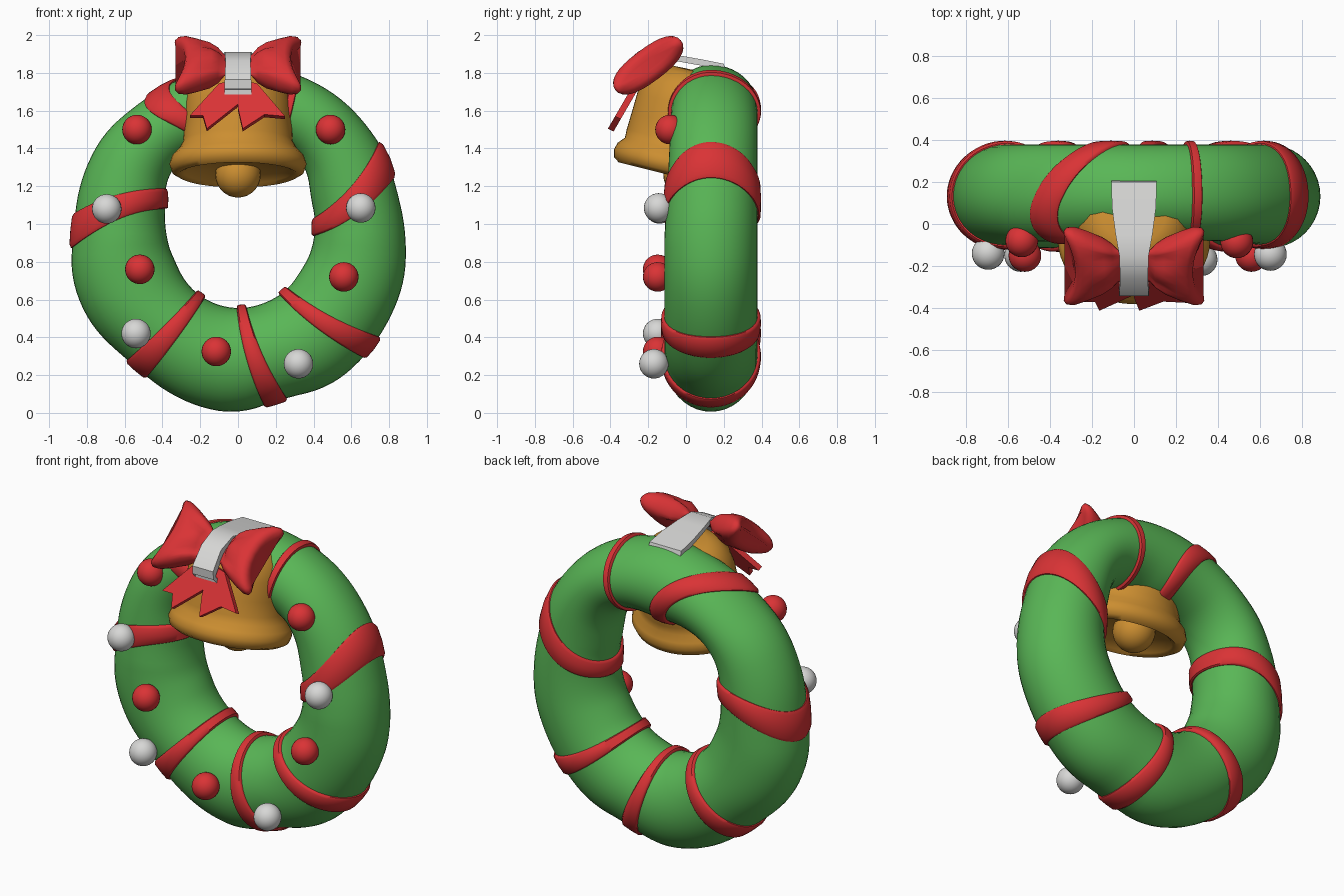
import bpy, bmesh, math
from mathutils import Vector, Matrix

if "Cube" in bpy.data.objects:
    bpy.data.objects.remove(bpy.data.objects["Cube"])


def material(name, col):
    m = bpy.data.materials.new(name)
    m.diffuse_color = (*col, 1)
    m.use_nodes = True
    m.node_tree.nodes["Principled BSDF"].inputs["Base Color"].default_value = m.diffuse_color
    return m


GREEN = material("leaf green", (0.10, 0.47, 0.093))
RED = material("ribbon red", (0.70, 0.033, 0.036))
GOLD = material("bell gold", (0.60, 0.27, 0.03))
WHITE = material("soft white", (0.68, 0.68, 0.67))


def finish(bm, name, mat, angle=50):
    bmesh.ops.recalc_face_normals(bm, faces=bm.faces)
    me = bpy.data.meshes.new(name)
    bm.to_mesh(me)
    bm.free()
    ob = bpy.data.objects.new(name, me)
    bpy.context.collection.objects.link(ob)
    me.materials.append(mat)
    bpy.ops.object.select_all(action='DESELECT')
    ob.select_set(True)
    bpy.context.view_layer.objects.active = ob
    bpy.ops.object.shade_smooth_by_angle(angle=math.radians(angle))
    return ob


def loft(rings, name, mat, closed=False, caps=False, angle=50):
    """Skin a list of closed loops of points."""
    bm = bmesh.new()
    vs = [[bm.verts.new(p) for p in r] for r in rings]
    n = len(vs[0])
    for i in range(len(vs) if closed else len(vs) - 1):
        a, b = vs[i], vs[(i + 1) % len(vs)]
        for j in range(n):
            k = (j + 1) % n
            bm.faces.new((a[j], a[k], b[k], b[j]))
    if caps:
        bm.faces.new(vs[0])
        bm.faces.new(vs[-1])
    return finish(bm, name, mat, angle)


# Uneven wreath tube: (angle, radius) of the outer and inner outlines
OUTER = [(0, .885), (18, .875), (29, .9), (40, .905), (53, .92), (69, .925), (90, .925),
         (111, .90), (128, .885), (141, .90), (158, .885), (178, .865), (191, .9),
         (208, .9), (229, .86), (243, .885), (257, .91), (270, .92), (285, .87),
         (303, .915), (319, .91), (332, .905), (346, .905)]
INNER = [(0, .40), (30, .44), (47, .52), (60, .55), (90, .47), (125, .52), (140, .49),
         (155, .42), (175, .38), (200, .35), (236, .36), (270, .365), (294, .365),
         (312, .37), (333, .37), (350, .39)]


def lookup(tab, deg):
    deg %= 360
    ext = tab + [(tab[0][0] + 360, tab[0][1])]
    for (a, ra), (b, rb) in zip(ext, ext[1:]):
        if a <= deg <= b:
            t = (deg - a) / (b - a)
            return ra + (rb - ra) * t


def smooth_lookup(tab, deg):
    return sum(lookup(tab, deg + d) for d in (-6, -3, 0, 3, 6)) / 5


def tube_point(deg, phi, off=0):
    ro, ri = smooth_lookup(OUTER, deg), smooth_lookup(INNER, deg)
    r = (ro + ri) / 2 + ((ro - ri) / 2 + off) * math.cos(phi)
    t = math.radians(deg)
    depth = 0.247 + off
    if math.sin(phi) < 0:  # the top of the wreath is slimmer at the front
        depth -= 0.04 * max(0, math.sin(t))
    return (r * math.cos(t), 0.132 + depth * math.sin(phi), 0.92 + r * math.sin(t))


def turn(n):
    return [2 * math.pi * i / n for i in range(n)]


loft([[tube_point(d, p) for p in turn(40)] for d in range(0, 360, 3)],
     "wreath", GREEN, closed=True)

# Ribbon bands around the tube: inner angle, outer angle, half width, front-to-back skew
BANDS = [(97, 117, 5, 8), (66, 71, 1.5, 0), (151, 177, 6, 0), (236, 232, 4.5, 0),
         (273, 283, 4, 0), (311, 321, 4.3, 0), (9, 28, 6.5, 0)]
for n, (a_in, a_out, w, skew) in enumerate(BANDS):
    rings = []
    for p in turn(64):
        mid = (a_in + a_out) / 2 + (a_out - a_in) / 2 * math.cos(p) - skew * math.sin(p)
        rings.append([tube_point(mid + w * s, p, o) for s, o in
                      ((-1, -.03), (-1, .006), (-.8, .016), (0, .018), (.8, .016), (1, .006), (1, -.03))])
    loft(rings, f"ribbon_band_{n + 1}", RED, closed=True)


# Round ornaments
def ball(name, mat, pos, r):
    bm = bmesh.new()
    bmesh.ops.create_uvsphere(bm, u_segments=28, v_segments=16, radius=r,
                              matrix=Matrix.Translation(pos))
    return finish(bm, name, mat, 180)


for n, p in enumerate([(-.535, -.08, 1.5), (.49, -.085, 1.5), (-.52, -.15, .76),
                       (.56, -.15, .72), (-.115, -.15, .325)]):
    ball(f"red_bauble_{n + 1}", RED, p, .078)
for n, p in enumerate([(-.695, -.14, 1.08), (.65, -.145, 1.085), (-.54, -.15, .42), (.32, -.17, .26)]):
    ball(f"white_bauble_{n + 1}", WHITE, p, .078)

# Bell leaning with its mouth to the front
BELL = [(.02, .05), (.25, .045), (.285, .015), (.315, 0), (.35, .02), (.363, .06), (.35, .10),
        (.315, .135), (.29, .18), (.286, .27), (.282, .38), (.265, .47), (.21, .54), (.15, .565), (.02, .57)]
lean = Matrix.Translation((0, -.09, 1.26)) @ Matrix.Rotation(math.radians(-14), 4, 'X')
loft([[lean @ Vector((r * math.cos(a), (.87 if h < .15 else .95) * r * math.sin(a), h))
       for a in turn(48)] for r, h in BELL], "bell", GOLD, caps=True, angle=60)
ball("bell_clapper", GOLD, (0, .0, 1.26), .12)

# Bow loops, lofted outwards in a plane that leans back
CENTRE, UP, OUT = Vector((0, -.2, 1.84)), Vector((0, .8, .6)), Vector((0, -.6, .8))
LOBE = [(.0, .085, .012), (.07, .09, .018), (.1, .12, .055), (.14, .15, .075), (.2, .19, .088),
        (.245, .215, .088), (.27, .218, .075), (.28, .205, .05), (.278, .175, .025)]


def lobe_ring(side, x, hv, hw):
    pts = []
    for a in turn(32):
        c, s = math.cos(a), math.sin(a)
        v = math.copysign(abs(c) ** .8, c)
        w = math.copysign(abs(s) ** .8, s) * (1 - .2 * math.cos(6 * a) * (.08 < x < .2))
        px = x + .055 * v * v * (x / .28) ** 2
        pts.append(CENTRE + Vector((side * px, 0, 0)) + UP * hv * v + OUT * hw * w)
    return pts


for side, label in ((-1, "left"), (1, "right")):
    loft([lobe_ring(side, *s) for s in LOBE], f"bow_loop_{label}", RED, caps=True, angle=60)

    # Notched ribbon tail hanging below the bow
    bm = bmesh.new()
    outline = [(.0, 1.75), (.1, 1.73), (.255, 1.56), (.185, 1.56), (.165, 1.49), (0, 1.62)]
    if side > 0:
        outline = [(.0, 1.75), (.1, 1.73), (.25, 1.555), (.14, 1.565), (.025, 1.49), (0, 1.6)]
    f = bm.faces.new([bm.verts.new((side * x, -.25 - (1.72 - z) * .58, z)) for x, z in outline])
    new = bmesh.ops.extrude_face_region(bm, geom=[f])["geom"]
    bmesh.ops.translate(bm, verts=[g for g in new if isinstance(g, bmesh.types.BMVert)],
                        vec=(0, -.03, .015))
    finish(bm, f"bow_tail_{label}", RED, 30)

# White strap wrapped over the bow and back onto the wreath: y, z, half width
STRAP = [(-.30, 1.71, .07), (-.34, 1.715, .072), (-.343, 1.765, .07), (-.26, 1.865, .066),
         (-.15, 1.91, .07), (-.05, 1.895, .088), (.08, 1.872, .105), (.2, 1.848, .108)]
rings = []
for y, z, w in STRAP:
    dy, dz = (.01, -.035) if y > -.2 else (.03, -.03)
    rings.append([(-w, y, z), (w, y, z), (w, y + dy, z + dz), (-w, y + dy, z + dz)])
loft(rings, "bow_strap", WHITE, caps=True, angle=40)
